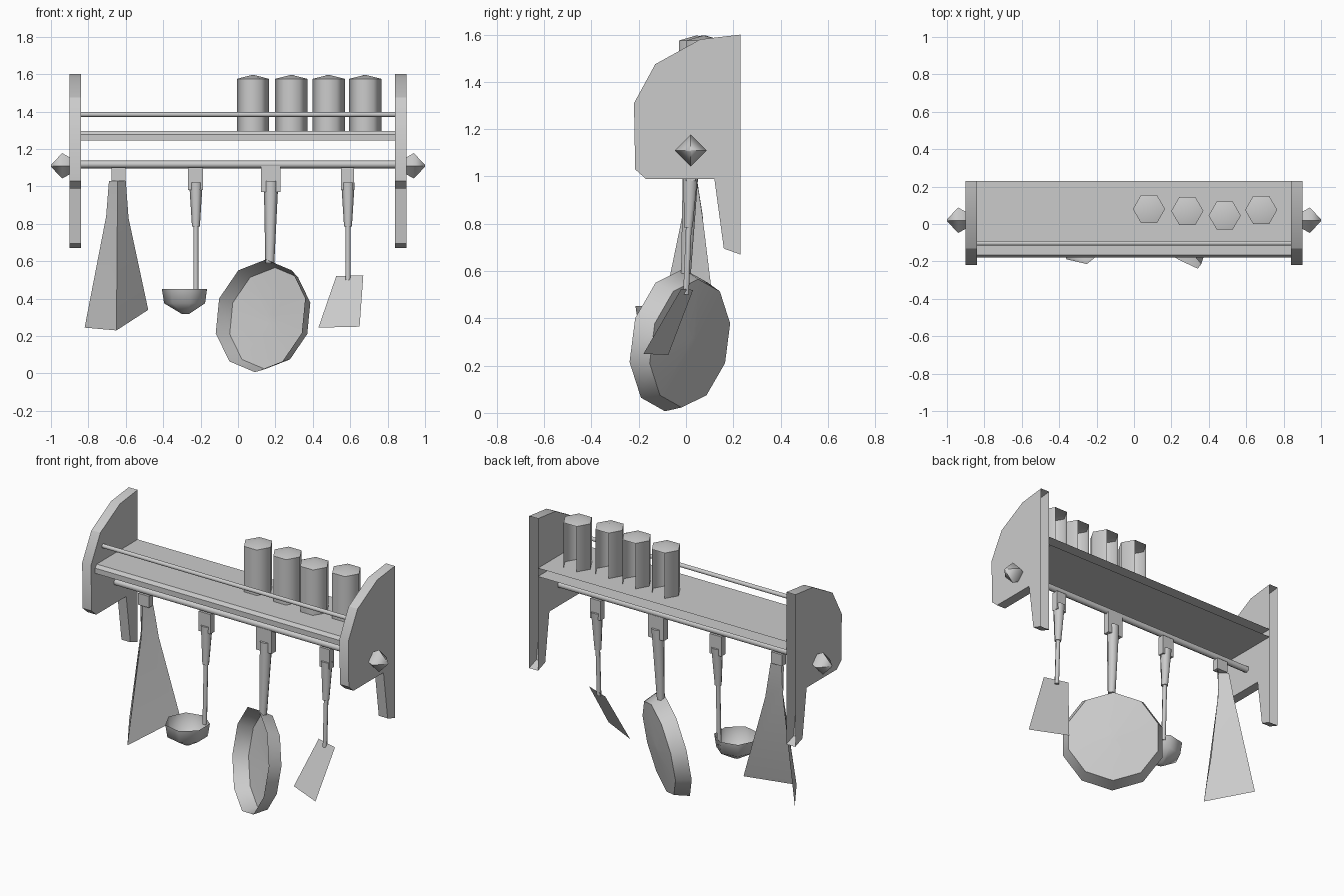
import bpy
import bmesh
import math
from mathutils import Vector, Matrix

cube = bpy.data.objects.get("Cube")
if cube:
    bpy.data.objects.remove(cube, do_unlink=True)

grey = bpy.data.materials.new("light grey")
grey.use_nodes = True
COLOR = (0.6, 0.6, 0.6, 1)
grey.diffuse_color = COLOR
grey.node_tree.nodes["Principled BSDF"].inputs["Base Color"].default_value = COLOR


def finish(name, bm, angle=30, recalc=True):
    if recalc:
        bmesh.ops.recalc_face_normals(bm, faces=bm.faces)
    mesh = bpy.data.meshes.new(name)
    bm.to_mesh(mesh)
    bm.free()
    mesh.materials.append(grey)
    obj = bpy.data.objects.new(name, mesh)
    bpy.context.collection.objects.link(obj)
    bpy.ops.object.select_all(action='DESELECT')
    obj.select_set(True)
    bpy.context.view_layer.objects.active = obj
    bpy.ops.object.shade_smooth_by_angle(angle=math.radians(angle))
    return obj


def loft(name, rings, closed=True, caps=(True, True), angle=30):
    """Skin between rings of points, with optional end caps."""
    bm = bmesh.new()
    loops = [[bm.verts.new(p) for p in ring] for ring in rings]
    n = len(loops[0])
    for a, b in zip(loops, loops[1:]):
        for i in range(n if closed else n - 1):
            j = (i + 1) % n
            bm.faces.new((a[i], a[j], b[j], b[i]))
    for cap, ring in zip(caps, (loops[0], loops[-1])):
        if cap:
            bm.faces.new(ring)
    return finish(name, bm, angle)


def circle(center, r, sides, axis='Z', turn=0.0):
    c, pts = Vector(center), []
    for i in range(sides):
        t = turn + math.tau * i / sides
        u, v = r * math.cos(t), r * math.sin(t)
        pts.append(c + Vector((u, v, 0) if axis == 'Z' else (0, u, v)))
    return pts


def extrude_x(name, profile, x0, x1, open_back):
    """Extrude a (y, z) profile along x, leaving the wall side open."""
    bm = bmesh.new()
    a, b = [[bm.verts.new((x, y, z)) for y, z in profile] for x in (x0, x1)]
    bm.faces.new(a)
    bm.faces.new(b)
    n = len(profile)
    for i in range(n):
        j = (i + 1) % n
        if not (profile[i][0] == profile[j][0] == open_back):
            bm.faces.new((a[i], a[j], b[j], b[i]))
    return finish(name, bm)


def box(name, center, size):
    bm = bmesh.new()
    bmesh.ops.create_cube(bm, size=1)
    bmesh.ops.transform(bm, verts=bm.verts,
                        matrix=Matrix.Translation(center) @ Matrix.Diagonal((*size, 1)))
    return finish(name, bm)


BACK, ROD_Y = 0.23, 0.02

# Side panels with knobs
PANEL = [(BACK, 1.6), (0.06, 1.58), (-0.13, 1.475), (-0.22, 1.31), (-0.215, 1.03),
         (-0.17, 0.99), (0.12, 0.99), (0.16, 0.695), (BACK, 0.67)]
for side, s in (("left", 1), ("right", -1)):
    extrude_x(side + "_panel", PANEL, s * 0.84, s * 0.9, BACK)
    loft(side + "_knob", [circle((s * x, ROD_Y, 1.11), r, 4, 'X')
                          for x, r in ((0.89, 0.04), (0.94, 0.068), (1.0, 0.005))], angle=60)

# Shelf board with a chamfered front edge
extrude_x("shelf", [(BACK, 1.297), (-0.165, 1.297), (-0.18, 1.278),
                    (-0.18, 1.246), (BACK, 1.246)], -0.84, 0.84, BACK)

# Guard rail and hanging rail
for name, y, z, r in (("guard_rail", -0.103, 1.385, 0.014), ("hanging_rail", ROD_Y, 1.118, 0.021)):
    loft(name, [circle((x, y, z), r, 6, 'X', math.pi / 6) for x in (-0.84, 0.84)], angle=65)

# Hexagonal jars with a low peaked top, open towards the wall
for k, (x, y) in enumerate(((0.08, 0.08), (0.285, 0.07), (0.485, 0.045), (0.68, 0.075))):
    bm = bmesh.new()
    low, high = [[bm.verts.new(p) for p in circle((x, y, z), 0.086, 6)] for z in (1.297, 1.575)]
    peak = bm.verts.new((x, y, 1.597))
    for i in range(6):
        j = (i + 1) % 6
        bm.faces.new((high[i], high[j], peak))
        if i != 1:
            bm.faces.new((low[i], low[j], high[j], high[i]))
    finish("jar_%d" % (k + 1), bm, 65)

# Hooks under the rail
for name, x, w, z0, z1 in (("towel", -0.64, 0.075, 1.03, 1.1), ("ladle", -0.227, 0.08, 0.98, 1.1),
                           ("pan", 0.175, 0.105, 0.97, 1.11), ("spatula", 0.585, 0.07, 0.98, 1.1)):
    box(name + "_hook", (x, ROD_Y, (z0 + z1) / 2), (w, 0.04, z1 - z0))

# Tapered grips and thin shafts
def stick(name, bottom, top, r0, r1):
    loft(name, [circle(bottom, r0, 6), circle(top, r1, 6)], angle=65)


for name, x, low in (("ladle", -0.225, 0.42), ("spatula", 0.588, 0.5)):
    stick(name + "_grip", (x, 0.01, 0.785), (x, ROD_Y, 1.02), 0.021, 0.036)
    stick(name + "_shaft", (x, 0.0, low), (x, 0.012, 0.8), 0.014, 0.014)
stick("pan_handle", (0.17, 0.0, 0.59), (0.177, ROD_Y, 1.03), 0.024, 0.039)

# Spatula blade
bm = bmesh.new()
bm.faces.new([bm.verts.new(p) for p in ((0.525, 0.03, 0.52), (0.43, -0.075, 0.245),
                                        (0.65, -0.18, 0.25), (0.67, -0.02, 0.525))])
finish("spatula_blade", bm, recalc=False)

# Ladle bowl
loft("ladle_bowl", [circle((-0.28, -0.09, z), r, 7, turn=-1.35)
                    for z, r in ((0.452, 0.127), (0.375, 0.115), (0.318, 0.02))],
     caps=(False, True), angle=65)

# Frying pan, turned aside and leaning back
normal = Vector((-0.6, -0.78, 0.16)).normalized()
across = Vector((0, 0, 1)).cross(normal).normalized()
frame = Matrix((across, normal.cross(across), normal)).transposed().to_4x4()
pan = loft("pan", [circle((0, 0, z), r, 10, turn=math.pi / 10 * k)
                   for z, r, k in ((0, 0.305, 1), (-0.085, 0.275, 1), (-0.1, 0.03, 1))],
           caps=(False, True), angle=50)
pan.data.transform(Matrix.Translation((0.12, -0.05, 0.308)) @ frame)

# Towel folded over a front ridge, open behind
loft("towel", [[(-0.69, 0.04, 1.03), (-0.645, 0.0, 1.03), (-0.6, 0.04, 1.03)],
               [(-0.705, 0.07, 0.84), (-0.645, -0.01, 0.86), (-0.585, 0.07, 0.83)],
               [(-0.82, 0.12, 0.245), (-0.65, -0.14, 0.23), (-0.48, 0.13, 0.34)]],
     closed=False, caps=(False, False))
